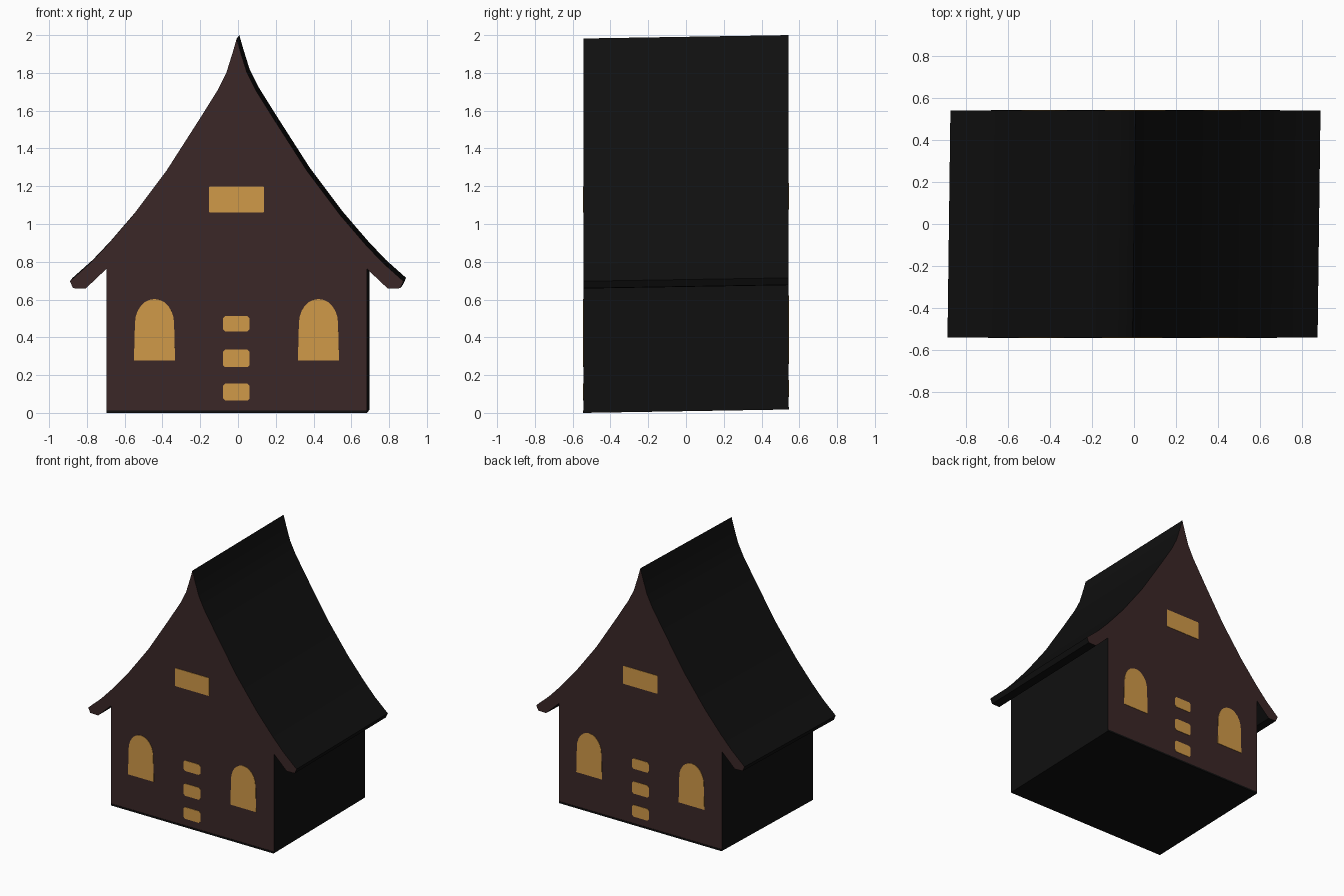
import bpy, bmesh, math

if "Cube" in bpy.data.objects:
    bpy.data.objects.remove(bpy.data.objects["Cube"])

HALF_DEPTH = 0.542
PLATE = 0.003


def material(name, rgb):
    m = bpy.data.materials.new(name)
    m.diffuse_color = (*rgb, 1)
    m.use_nodes = True
    m.node_tree.nodes["Principled BSDF"].inputs["Base Color"].default_value = m.diffuse_color
    return m


black = material("near black", (0.005, 0.005, 0.005))
brown = material("dark brown", (0.043, 0.020, 0.020))
amber = material("amber glow", (0.63, 0.32, 0.065))


def lean(v):
    # The whole house leans slightly: the back sits a little higher and to the right
    t = v.co.y / 1.09
    v.co.x += 0.014 * t
    v.co.z += 0.018 * (t + 0.5)


def extrude_profile(name, points, y0, y1, mats):
    """Extrude an x-z outline from y0 to y1."""
    bm = bmesh.new()
    face = bm.faces.new([bm.verts.new((x, y0, z)) for x, z in points])
    ext = bmesh.ops.extrude_face_region(bm, geom=[face])
    for v in ext["geom"]:
        if isinstance(v, bmesh.types.BMVert):
            v.co.y = y1
    # extrude_face_region keeps the starting face only when needed; close it if missing
    bmesh.ops.holes_fill(bm, edges=[e for e in bm.edges if e.is_boundary], sides=0)
    bmesh.ops.recalc_face_normals(bm, faces=bm.faces)
    if len(mats) > 1:  # gable ends use the second colour
        for f in bm.faces:
            f.material_index = 1 if abs(f.normal.y) > 0.9 else 0
    for v in bm.verts:
        lean(v)
    me = bpy.data.meshes.new(name)
    bm.to_mesh(me)
    bm.free()
    for m in mats:
        me.materials.append(m)
    ob = bpy.data.objects.new(name, me)
    bpy.context.collection.objects.link(ob)
    return ob


# House body: right half of the outline, apex to floor, mirrored to the left
half = [(0, 1.982), (0.022, 1.905), (0.055, 1.80), (0.10, 1.71), (0.20, 1.55),
        (0.373, 1.28), (0.548, 1.047), (0.683, 0.89), (0.775, 0.793),
        (0.883, 0.697), (0.866, 0.66), (0.80, 0.658), (0.69, 0.762), (0.69, 0)]
outline = half + [(-x, z) for x, z in reversed(half[1:])]
house = extrude_profile("house_body", outline, -HALF_DEPTH, HALF_DEPTH, [black, brown])
bpy.context.view_layer.objects.active = house
house.select_set(True)
bpy.ops.object.shade_smooth_by_angle(angle=math.radians(25))


def panel(x0, x1, z0, z1, c=0.012):
    # Rectangle with clipped corners
    return [(x0 + c, z0), (x1 - c, z0), (x1, z0 + c), (x1, z1 - c),
            (x1 - c, z1), (x0 + c, z1), (x0, z1 - c), (x0, z0 + c)]


def arch(cx, w, z0, spring, top):
    # Window with an arched head
    pts = [(cx - w, z0), (cx + w, z0)]
    for i in range(13):
        a = math.pi * i / 12
        pts.append((cx + 0.95 * w * math.cos(a), spring + (top - spring) * math.sin(a)))
    return pts


# Thin plates on both gable ends
for side, s in (("front", -1), ("back", 1)):
    def plate(name, pts, mat):
        extrude_profile(f"{side}_{name}", pts, s * (HALF_DEPTH - 0.002),
                        s * (HALF_DEPTH + PLATE), [mat])

    plate("attic_window", panel(-0.146, 0.144, 1.06, 1.198, 0.004), amber)
    for label, cx in (("left", -0.435), ("right", 0.433)):
        plate(f"{label}_arched_window", arch(cx, 0.109, 0.277, 0.475, 0.603), amber)
    for i, (z0, z1) in enumerate(((0.065, 0.155), (0.242, 0.335), (0.432, 0.512))):
        plate(f"door_pane_{i + 1}", panel(-0.073, 0.069, z0, z1), amber)
    plate("base_edge", [(-0.69, 0), (0.69, 0), (0.69, 0.013), (-0.69, 0.013)], black)
